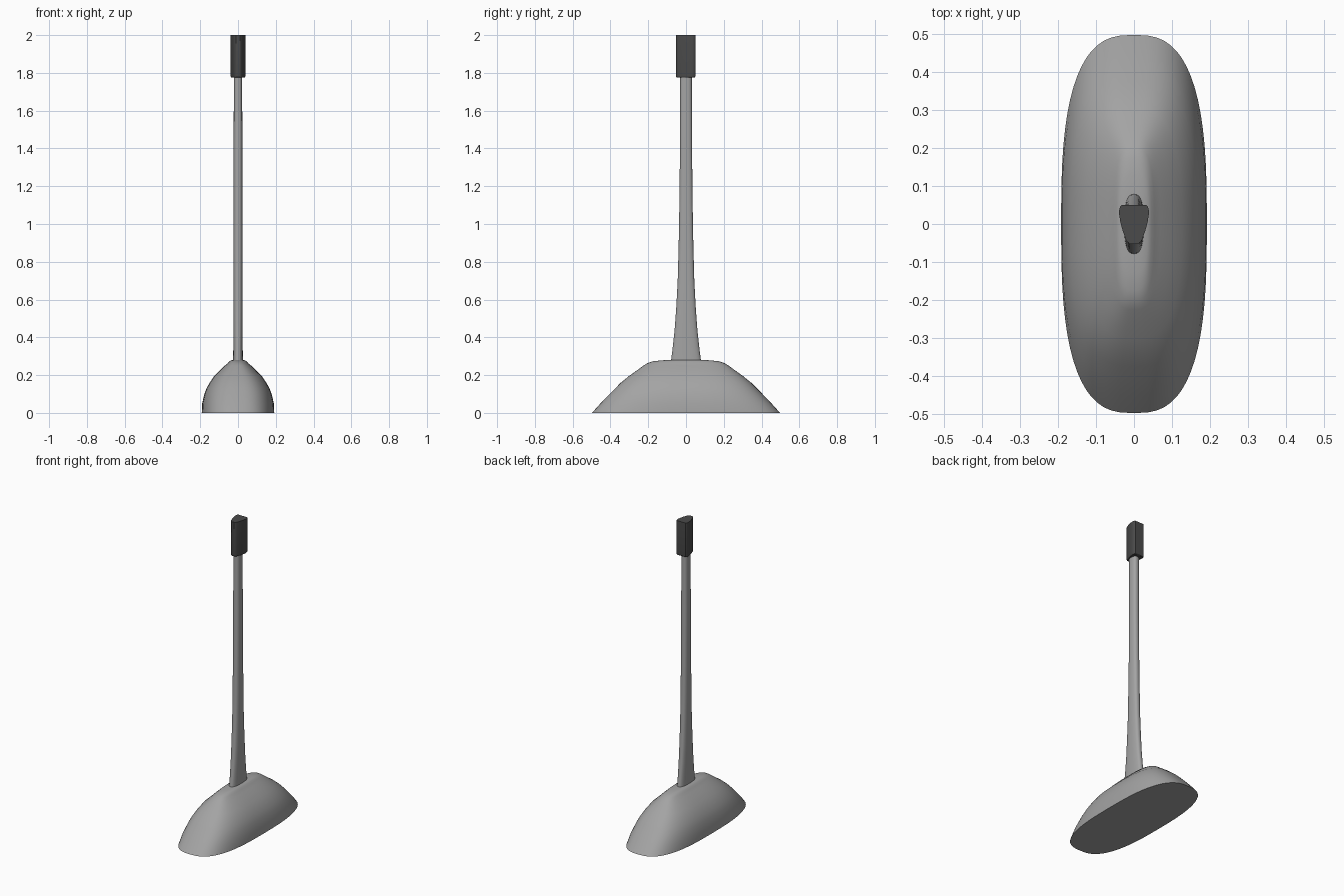
import bpy, bmesh
from math import cos, sin, pi, radians

if "Cube" in bpy.data.objects:
    bpy.data.objects.remove(bpy.data.objects["Cube"])


def superellipse(rx, ry, z, power, sides):
    pts = []
    for i in range(sides):
        a = 2 * pi * i / sides
        c, s = cos(a), sin(a)
        x = rx * abs(c) ** (2 / power) * (1 if c >= 0 else -1)
        y = ry * abs(s) ** (2 / power) * (1 if s >= 0 else -1)
        pts.append((x, y, z))
    return pts


def grey(name, value):
    mat = bpy.data.materials.new(name)
    mat.diffuse_color = (value, value, value, 1)
    mat.use_nodes = True
    mat.node_tree.nodes["Principled BSDF"].inputs["Base Color"].default_value = mat.diffuse_color
    return mat


def loft(name, rings, mat, angle=35):
    bm = bmesh.new()
    loops = [[bm.verts.new(p) for p in ring] for ring in rings]
    for a, b in zip(loops, loops[1:]):
        for i in range(len(a)):
            j = (i + 1) % len(a)
            bm.faces.new((a[i], a[j], b[j], b[i]))
    bm.faces.new(loops[0][::-1])
    bm.faces.new(loops[-1])
    bmesh.ops.recalc_face_normals(bm, faces=bm.faces)
    mesh = bpy.data.meshes.new(name)
    bm.to_mesh(mesh)
    bm.free()
    mesh.materials.append(mat)
    obj = bpy.data.objects.new(name, mesh)
    bpy.context.collection.objects.link(obj)
    bpy.ops.object.select_all(action='DESELECT')
    obj.select_set(True)
    bpy.context.view_layer.objects.active = obj
    bpy.ops.object.shade_smooth_by_angle(angle=radians(angle))
    return obj


metal = grey("mid_grey", .37)
dark = grey("dark_grey", .07)

# Domed base: half width, half length, height
base_profile = [(.192, .498, 0), (.19, .453, .05), (.178, .405, .1), (.167, .375, .13),
                (.15, .345, .16), (.126, .302, .195), (.095, .26, .225),
                (.07, .226, .25), (.054, .205, .263), (.046, .175, .273),
                (.037, .13, .278), (.024, .08, .281)]
loft("base", [superellipse(x, y, z, 2.8, 64) for x, y, z in base_profile], metal, 50)

# Slim stem flaring lengthwise towards the base
stem_profile = [(.026, .08, .27), (.025, .071, .34), (.025, .061, .43), (.025, .052, .55),
                (.024, .044, .7), (.024, .039, .88), (.023, .035, 1.1),
                (.023, .032, 1.4), (.022, .031, 1.79)]
loft("stem", [superellipse(x, y, z, 2.6, 32) for x, y, z in stem_profile], metal, 50)

# Rounded wedge grip: right half outline, mirrored
half = [(.010, -.053), (.017, -.048), (.022, -.040), (.030, -.017), (.036, .005),
        (.039, .025), (.039, .036), (.037, .045), (.032, .050)]
outline = half + [(-x, y) for x, y in reversed(half)]
loft("grip", [[(x * s, y * s, z) for x, y in outline]
              for s, z in [(.9, 1.775), (.97, 1.778), (1, 1.785), (1, 2.0)]], dark)
